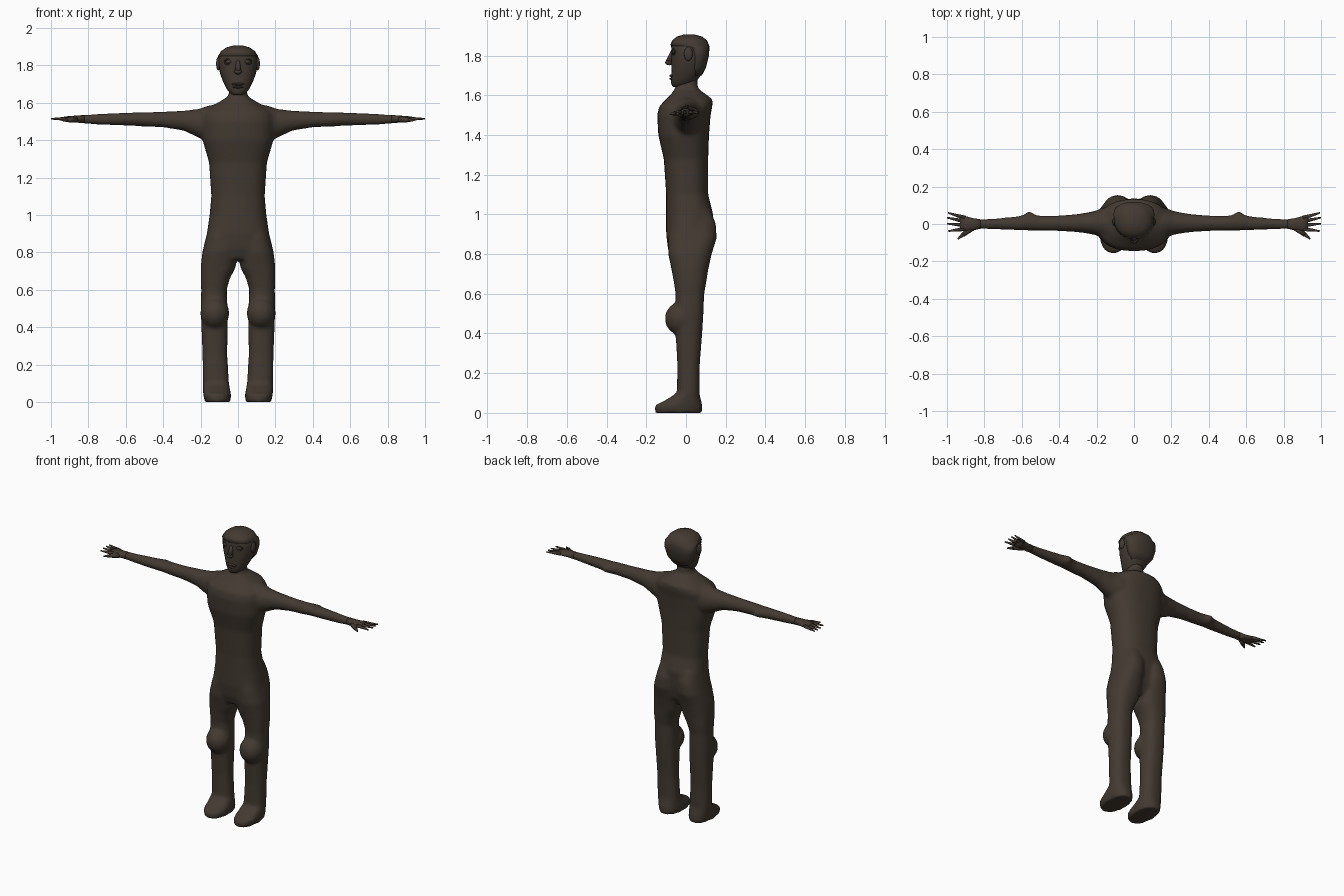
import bpy, bmesh, math
from mathutils import Vector

skin = bpy.data.materials.new("dark brown")
skin.diffuse_color = (0.056, 0.042, 0.031, 1)


def finish(bm, name):
    bmesh.ops.recalc_face_normals(bm, faces=bm.faces)
    for f in bm.faces:
        f.smooth = True
    me = bpy.data.meshes.new(name)
    bm.to_mesh(me)
    bm.free()
    me.materials.append(skin)
    ob = bpy.data.objects.new(name, me)
    bpy.context.collection.objects.link(ob)
    return ob


def loft(bm, rings, axis="z", side=1, n=20, power=2.4):
    """Rings are (position, low a, high a, low b, high b) across the axis."""
    loops = []
    for p, a0, a1, b0, b1 in rings:
        loop = []
        for i in range(n):
            t = 2 * math.pi * i / n
            c, s = math.cos(t), math.sin(t)
            a = (a0 + a1) / 2 + (a1 - a0) / 2 * math.copysign(abs(c) ** (2 / power), c)
            b = (b0 + b1) / 2 + (b1 - b0) / 2 * math.copysign(abs(s) ** (2 / power), s)
            v = (a, b, p) if axis == "z" else (p, a, b)
            loop.append(bm.verts.new((v[0] * side, v[1], v[2])))
        loops.append(loop)
    for l0, l1 in zip(loops, loops[1:]):
        for i in range(n):
            j = (i + 1) % n
            bm.faces.new((l0[i], l0[j], l1[j], l1[i]))
    bm.faces.new(loops[0])
    bm.faces.new(loops[-1])


def ball(bm, centre, radii, segs=16):
    vs = bmesh.ops.create_uvsphere(bm, u_segments=segs, v_segments=segs // 2, radius=1)["verts"]
    for v in vs:
        v.co = Vector([c + r * q for c, r, q in zip(centre, radii, v.co)])


def spike(bm, start, end, r0, r1, n=8):
    d = Vector(end) - Vector(start)
    q = d.to_track_quat("Z", "Y")
    vs = bmesh.ops.create_cone(bm, cap_ends=True, segments=n, radius1=r0, radius2=r1, depth=d.length)["verts"]
    for v in vs:
        v.co = q @ v.co + (Vector(start) + Vector(end)) / 2


# body: torso, neck, arms and legs blended into one skin
bm = bmesh.new()
loft(bm, [(z, -w, w, y0, y1) for z, w, y0, y1 in (
    (0.76, 0.11, -0.07, 0.08), (0.82, 0.18, -0.09, 0.115), (0.9, 0.167, -0.1, 0.13),
    (1.0, 0.152, -0.1, 0.137), (1.1, 0.143, -0.1, 0.112), (1.28, 0.155, -0.112, 0.112),
    (1.4, 0.19, -0.14, 0.116), (1.5, 0.195, -0.145, 0.124), (1.545, 0.19, -0.135, 0.133),
    (1.58, 0.145, -0.10, 0.134), (1.605, 0.10, -0.075, 0.1), (1.635, 0.05, -0.055, 0.06),
    (1.72, 0.045, -0.045, 0.055))], n=28)
for s in (1, -1):
    loft(bm, [  # arm
        (0.05, -0.10, 0.10, 1.36, 1.60), (0.16, -0.08, 0.09, 1.39, 1.585),
        (0.21, -0.058, 0.07, 1.412, 1.567), (0.29, -0.045, 0.055, 1.45, 1.558),
        (0.4, -0.038, 0.045, 1.468, 1.552), (0.5, -0.036, 0.044, 1.472, 1.55),
        (0.56, -0.035, 0.056, 1.476, 1.548), (0.62, -0.034, 0.042, 1.478, 1.546),
        (0.75, -0.029, 0.029, 1.483, 1.54), (0.83, -0.026, 0.026, 1.488, 1.536),
        (0.87, -0.028, 0.028, 1.492, 1.532)], "x", s, power=2)
    loft(bm, [  # leg and foot
        (0, 0.04, 0.177, -0.157, 0.083), (0.04, 0.036, 0.187, -0.157, 0.083),
        (0.055, 0.04, 0.187, -0.12, 0.078), (0.1, 0.048, 0.188, -0.045, 0.068),
        (0.25, 0.057, 0.19, -0.044, 0.07), (0.4, 0.055, 0.196, -0.053, 0.082),
        (0.5, 0.055, 0.2, -0.053, 0.088), (0.6, 0.06, 0.197, -0.053, 0.092),
        (0.66, 0.043, 0.2, -0.062, 0.103), (0.72, 0.012, 0.2, -0.073, 0.112),
        (0.8, 0.002, 0.191, -0.09, 0.13), (0.88, 0.004, 0.172, -0.09, 0.155),
        (0.95, 0.008, 0.152, -0.08, 0.152), (1.02, 0.02, 0.135, -0.06, 0.125)], "z", s)
    ball(bm, (s * 0.124, -0.025, 0.475), (0.079, 0.083, 0.085))  # knee
    ball(bm, (s * 0.56, 0.04, 1.512), (0.03, 0.028, 0.026))      # elbow
body = finish(bm, "body")
m = body.modifiers.new("blend", "REMESH")
m.mode = "VOXEL"
m.voxel_size = 0.011
m.use_smooth_shade = True
m = body.modifiers.new("soften", "SMOOTH")
m.factor = 0.5
m.iterations = 6

# hands: palm, four fingers and a thumb
for s, name in ((1, "left_hand"), (-1, "right_hand")):
    bm = bmesh.new()
    loft(bm, [(0.82, -0.025, 0.025, 1.49, 1.535), (0.86, -0.034, 0.031, 1.494, 1.532),
              (0.9, -0.04, 0.042, 1.498, 1.529), (0.93, -0.034, 0.043, 1.502, 1.526)],
         "x", s, 14, 2.2)
    for y0, y1, tip in ((0.033, 0.06, 0.995), (0.014, 0.034, 1.0), (-0.007, 0.002, 1.0), (-0.026, -0.038, 0.993)):
        spike(bm, (s * 0.905, y0, 1.514), (s * tip, y1, 1.514), 0.012, 0.004)
    spike(bm, (s * 0.865, -0.02, 1.51), (s * 0.915, -0.058, 1.508), 0.017, 0.012)
    spike(bm, (s * 0.91, -0.053, 1.508), (s * 0.942, -0.08, 1.506), 0.012, 0.004)
    finish(bm, name)

# head
bm = bmesh.new()
loft(bm, [(z, -w, w, y0, y1) for z, w, y0, y1 in (
    (1.642, 0.028, -0.066, 0.0), (1.655, 0.047, -0.074, 0.03), (1.68, 0.064, -0.076, 0.06),
    (1.72, 0.083, -0.073, 0.088), (1.77, 0.099, -0.075, 0.106), (1.82, 0.106, -0.073, 0.114),
    (1.85, 0.102, -0.075, 0.114), (1.875, 0.086, -0.066, 0.103), (1.893, 0.06, -0.045, 0.08),
    (1.903, 0.025, -0.012, 0.045))], n=24, power=2.2)
finish(bm, "head")

# hair shell over the crown and back
bm = bmesh.new()
loft(bm, [(z, -w, w, y0, y1) for z, w, y0, y1 in (
    (1.70, 0.06, 0.02, 0.08), (1.74, 0.091, 0.018, 0.101), (1.80, 0.107, 0.012, 0.116),
    (1.842, 0.109, -0.01, 0.118), (1.85, 0.107, -0.08, 0.117), (1.876, 0.09, -0.07, 0.106),
    (1.895, 0.063, -0.047, 0.082), (1.906, 0.025, -0.012, 0.045))], n=24, power=2.2)
finish(bm, "hair")

# face: nose, lips, brows, eyes and ears
bm = bmesh.new()
spike(bm, (0, -0.064, 1.828), (0, -0.084, 1.768), 0.009, 0.018, 10)
ball(bm, (0, -0.085, 1.765), (0.021, 0.02, 0.014))
finish(bm, "nose")
bm = bmesh.new()
ball(bm, (0, -0.07, 1.699), (0.036, 0.014, 0.007))
ball(bm, (0, -0.069, 1.683), (0.03, 0.014, 0.007))
finish(bm, "lips")
for s, side in ((1, "left"), (-1, "right")):
    bm = bmesh.new()
    ball(bm, (s * 0.048, -0.058, 1.819), (0.017, 0.013, 0.011))
    finish(bm, side + "_eye")
    bm = bmesh.new()
    n = 12
    pts = [(s * 0.048 + 0.023 * math.cos(2 * math.pi * i / n), -0.064 + 0.008 * abs(math.cos(2 * math.pi * i / n)),
            1.819 + 0.015 * math.sin(2 * math.pi * i / n)) for i in range(n)]
    for i in range(n):
        spike(bm, pts[i], pts[(i + 1) % n], 0.004, 0.004, 6)
    finish(bm, side + "_eyelids")
    bm = bmesh.new()
    ball(bm, (s * 0.106, 0.012, 1.808), (0.011, 0.022, 0.035))
    finish(bm, side + "_ear")
